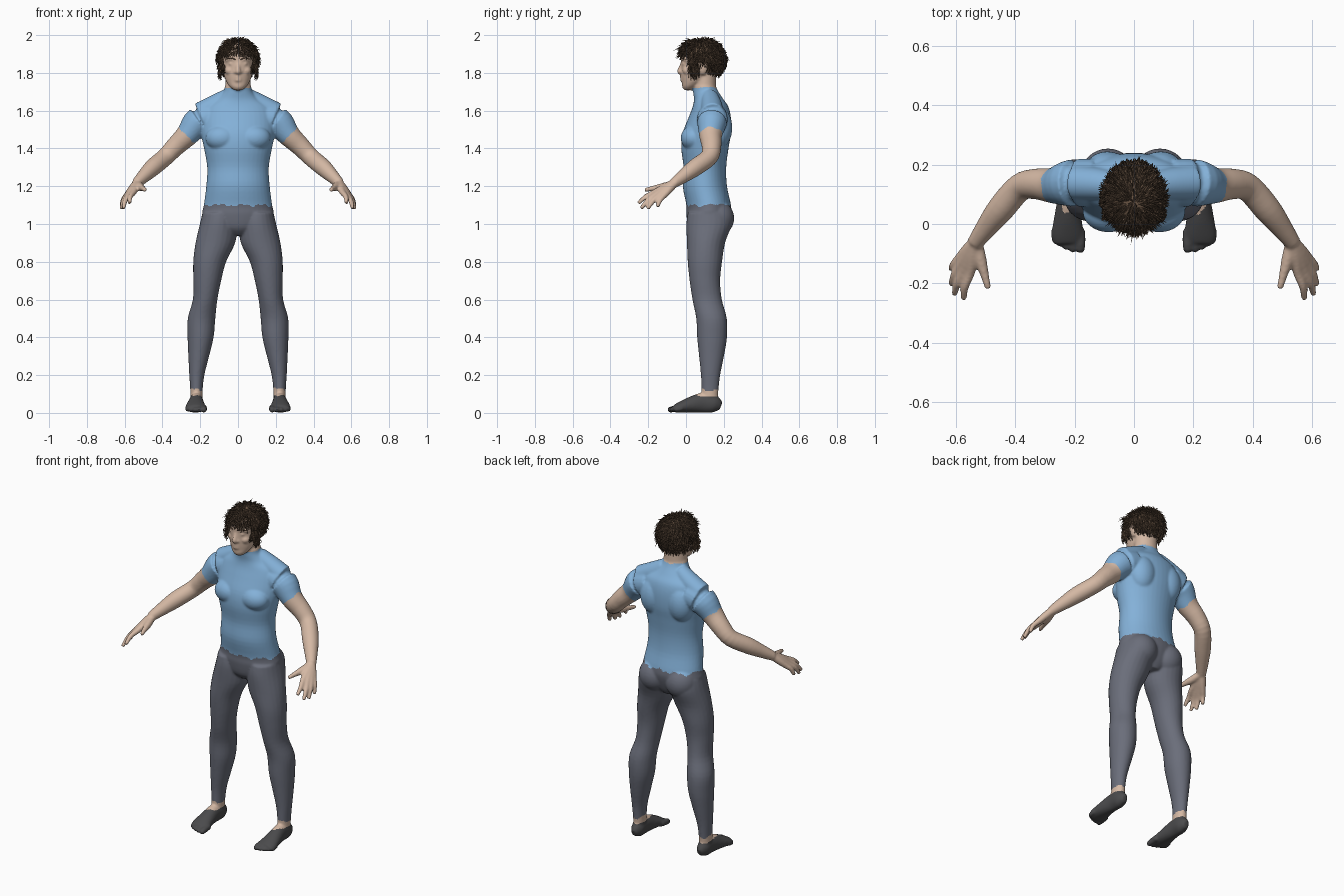
import bpy, bmesh, math, random
from mathutils import Vector, Matrix

random.seed(4)
cube = bpy.data.objects.get("Cube")
if cube:
    bpy.data.objects.remove(cube, do_unlink=True)

def material(name, color):
    mat = bpy.data.materials.new(name)
    mat.use_nodes = True
    mat.diffuse_color = (*color, 1)
    shader = next(n for n in mat.node_tree.nodes if n.type == 'BSDF_PRINCIPLED')
    shader.inputs["Base Color"].default_value = (*color, 1)
    return mat

skin = material("skin", (0.66, 0.48, 0.37))
shirt = material("blue shirt", (0.23, 0.44, 0.69))
trousers = material("grey trousers", (0.145, 0.155, 0.195))
shoes = material("dark foot covers", (0.07, 0.07, 0.073))
hair_brown = material("hair brown", (0.15, 0.095, 0.06))
hair_dark = material("hair dark brown", (0.075, 0.048, 0.03))

def make_object(name, bm, mats):
    mesh = bpy.data.meshes.new(name)
    bmesh.ops.recalc_face_normals(bm, faces=bm.faces[:])
    bm.to_mesh(mesh)
    bm.free()
    obj = bpy.data.objects.new(name, mesh)
    bpy.context.collection.objects.link(obj)
    for mat in mats:
        mesh.materials.append(mat)
    for poly in mesh.polygons:
        poly.use_smooth = True
    return obj

def catmull(a, b, c, d, t):
    return [0.5 * (2 * q + (r - p) * t + (2 * p - 5 * q + 4 * r - s) * t * t
                   + (3 * q - p - 3 * r + s) * t ** 3) for p, q, r, s in zip(a, b, c, d)]

def loft(bm, keys, axis=None, sides=24, steps=4):
    """Closed tube through keys (x, y, z, half width, half depth)."""
    keys = [k if len(k) == 5 else (*k, k[3]) for k in keys]
    padded = [keys[0], *keys, keys[-1]]
    path = [catmull(*padded[i:i + 4], j / steps)
            for i in range(len(keys) - 1) for j in range(steps)] + [list(keys[-1])]
    rings = []
    for i, p in enumerate(path):
        before, after = path[max(i - 1, 0)], path[min(i + 1, len(path) - 1)]
        t = Vector(axis) if axis else (Vector(after[:3]) - Vector(before[:3])).normalized()
        across = Vector((1, 0, 0)) if abs(t.x) < 0.9 else Vector((0, 1, 0))
        u = (across - t * across.dot(t)).normalized()
        v = t.cross(u)
        rings.append([bm.verts.new(Vector(p[:3]) + u * p[3] * math.cos(a) + v * p[4] * math.sin(a))
                      for a in (math.tau * k / sides for k in range(sides))])
    for lower, upper in zip(rings, rings[1:]):
        for k in range(sides):
            n = (k + 1) % sides
            bm.faces.new((lower[k], lower[n], upper[n], upper[k]))
    bm.faces.new(rings[0][::-1])
    bm.faces.new(rings[-1])

def ball(bm, center, radii, detail=32):
    place = Matrix.Translation(center) @ Matrix.Diagonal((*radii, 1))
    bmesh.ops.create_uvsphere(bm, u_segments=detail, v_segments=detail // 2, radius=1, matrix=place)

def column(rows):
    """Upright rings on the centre line from (z, y, half width, half depth)."""
    return [(0, y, z, w, d) for z, y, w, d in rows]

UP = (0, 0, 1)
body = bmesh.new()
# Trunk
loft(body, column([
    (.94, .12, .05, .07), (.98, .115, .15, .1), (1.05, .12, .188, .118), (1.1, .12, .181, .118),
    (1.2, .1, .168, .117), (1.3, .1, .163, .113), (1.4, .1, .18, .125), (1.48, .11, .195, .128),
    (1.56, .125, .195, .113), (1.62, .13, .175, .095), (1.66, .12, .115, .078),
    (1.7, .105, .077, .067), (1.73, .098, .07, .06)]), UP, 40)
# Neck and head
loft(body, column([(1.6, .11, .07, .06), (1.72, .1, .067, .06), (1.84, .1, .065, .06)]), UP)
loft(body, column([
    (1.708, .01, .02, .018), (1.725, .018, .042, .038), (1.75, .035, .06, .056),
    (1.78, .05, .072, .075), (1.82, .068, .08, .095), (1.86, .077, .085, .104),
    (1.9, .08, .087, .107), (1.94, .08, .066, .085), (1.965, .08, .03, .04)]), UP, 32)
# Nose and lips
loft(body, [(0, -.018, 1.862, .008), (0, -.028, 1.83, .01), (0, -.034, 1.808, .014), (0, -.024, 1.797, .01)])
for z in (1.777, 1.762):
    loft(body, [(-.027, -.005, z, .005), (0, -.025, z, .009), (.027, -.005, z, .005)])

for s in (1, -1):
    def side(rows):
        return [(s * r[0], *r[1:]) for r in rows]
    # Face: nostril wing, eyelid, cheek, brow ridge and ear
    ball(body, (s * .013, -.023, 1.805), (.01, .012, .009))
    ball(body, (s * .034, -.008, 1.848), (.016, .014, .009))
    ball(body, (s * .042, .012, 1.812), (.028, .03, .025))
    loft(body, side([(.012, -.02, 1.868, .008), (.04, -.013, 1.874, .01), (.066, .01, 1.865, .007)]))
    loft(body, side([(.074, .09, 1.79, .009, .013), (.084, .093, 1.815, .011, .02),
                     (.088, .097, 1.85, .01, .024)]), UP)
    # Chest, shoulder blade, buttock and trapezius
    ball(body, (s * .085, .04, 1.455), (.088, .068, .068))
    ball(body, (s * .09, .175, 1.51), (.08, .07, .11))
    ball(body, (s * .088, .165, 1.03), (.092, .09, .095))
    loft(body, side([(.05, .125, 1.675, .045), (.12, .135, 1.63, .055), (.2, .14, 1.585, .06)]))
    # Leg
    loft(body, side([
        (.1, .12, 1.06, .088, .11), (.103, .122, 1.0, .099, .12), (.12, .106, .9, .105, .101),
        (.15, .1, .8, .087, .091), (.163, .1, .7, .074, .081), (.174, .112, .6, .065, .078),
        (.193, .135, .5, .073, .081), (.198, .138, .4, .069, .079), (.208, .135, .3, .055, .066),
        (.218, .13, .2, .04, .051), (.22, .127, .12, .033, .045), (.22, .125, .04, .034, .04)]), UP)
    # Foot and toes
    loft(body, side([
        (.22, .185, .035, .016, .022), (.22, .15, .047, .036, .046), (.221, .09, .054, .037, .053),
        (.223, .03, .044, .045, .043), (.224, -.03, .03, .054, .029), (.222, -.062, .021, .05, .02)]))
    for x, tip, r in ((.181, -.088, .018), (.207, -.09, .014), (.229, -.083, .013),
                      (.25, -.073, .012), (.268, -.058, .012)):
        loft(body, side([(x, -.02, .026, r), (x, tip + .025, .021, r), (x, tip + .005, .017, r * .9)]), sides=12)
        ball(body, (s * x, tip + .006, .017), (r * .9,) * 3)
    # Arm
    loft(body, side([
        (.13, .14, 1.565, .08), (.21, .138, 1.54, .08), (.27, .13, 1.47, .061), (.33, .135, 1.412, .052),
        (.385, .123, 1.355, .047), (.45, .05, 1.3, .046), (.5, -.015, 1.252, .036), (.537, -.065, 1.216, .027)]))
    # Hand: each finger runs from the wrist over its knuckle to the tip
    wrist = Vector((.535, -.06, 1.218))
    for knuckle, tip in (((.553, -.165, 1.168), (.575, -.253, 1.11)), ((.574, -.158, 1.157), (.606, -.238, 1.083)),
                         ((.586, -.14, 1.152), (.616, -.203, 1.08)), ((.589, -.115, 1.152), (.617, -.152, 1.09))):
        k, t = Vector(knuckle), Vector(tip)
        bend = k.lerp(t, .5) + Vector((.006, -.003, .006))
        loft(body, side([(*wrist, .022), (*wrist.lerp(k, .5), .021), (*k, .0165),
                         (*bend, .0135), (*t, .0105)]), sides=14)
    loft(body, side([(.53, -.065, 1.212, .02), (.518, -.12, 1.197, .021), (.503, -.175, 1.188, .0145),
                     (.492, -.218, 1.18, .011)]), sides=14)

# Fuse everything into one continuous skin
figure = make_object("body", body, [skin, shirt, trousers, shoes])
bpy.context.view_layer.objects.active = figure
remesh = figure.modifiers.new("fuse", 'REMESH')
remesh.mode = 'VOXEL'
remesh.voxel_size = 0.006
relax = figure.modifiers.new("relax", 'SMOOTH')
relax.factor = 0.5
relax.iterations = 6
for name in ("fuse", "relax"):
    bpy.ops.object.modifier_apply(modifier=name)

# Clothing by region, with slightly ragged hems
def clothing(x, y, z):
    ragged = .006 * math.sin(55 * x + 30 * y) + .004 * math.sin(140 * x)
    if z < .09 + ragged * .5:
        return 3
    bare_arm = abs(x) > .215 and z > 1.05 and abs(x) - z > -1.2 + .008 * math.sin(90 * y)
    bare_head = z > 1.722 + ragged * .5 or (z > 1.69 and y < .032)
    if z < .125 + ragged or bare_arm or bare_head:
        return 0
    return 2 if z < 1.1 + ragged else 1

for poly in figure.data.polygons:
    poly.use_smooth = True
    poly.material_index = clothing(*poly.center)

# Hair cap
def in_hair(p):
    if p.y < .015:
        return p.z > 1.897
    if p.y < .07:
        return p.z > 1.80
    return p.z > (1.855 if p.y < .105 else 1.805)

center, radii = Vector((0, .087, 1.872)), Vector((.099, .115, .102))
cap = bmesh.new()
ball(cap, center, radii, 64)
bare = [f for f in cap.faces if not in_hair(f.calc_center_median())]
bmesh.ops.delete(cap, geom=bare, context='FACES')
make_object("hair_cap", cap, [hair_brown])

# Hair strands
def strand(bm, points, width, slot):
    rings = []
    for p, q in zip(points, points[1:]):
        t = (q - p).normalized()
        u = t.orthogonal().normalized() * width
        rings.append([bm.verts.new(p + Matrix.Rotation(k * math.tau / 3, 3, t) @ u) for k in range(3)])
    tip = bm.verts.new(points[-1])
    for k in range(3):
        n = (k + 1) % 3
        bm.faces.new((rings[0][k], rings[0][n], rings[1][n], rings[1][k])).material_index = slot
        bm.faces.new((rings[1][k], rings[1][n], tip)).material_index = slot

locks = bmesh.new()
crown = Vector((0, .07, 2.0))
for i in range(4200):
    out = Vector([random.gauss(0, 1) for _ in range(3)]).normalized()
    root = center + Vector([o * r for o, r in zip(out, radii)])
    if in_hair(root):
        flow = root - crown
        flow = (flow - out * flow.dot(out)).normalized()
        flow += Vector([random.uniform(-.35, .35) for _ in range(3)])
        fringe = root.y < .04 and root.z > 1.935
        length = random.uniform(.035, .06) if fringe else random.uniform(.015, .035)
        lift = out * random.uniform(.004, .02 if fringe else .013)
        middle = root + flow * length * .5 + lift
        strand(locks, [root, middle, middle + flow * length * .5 + lift * .3], .0026, int(i % 5 < 2))

# Sideburn locks in front of each ear
for i in range(160):
    s = 1 if i % 2 else -1
    root = Vector((s * .088, random.uniform(.015, .07), random.uniform(1.8, 1.86)))
    middle = root + Vector((s * random.uniform(.005, .02), 0, -.02))
    strand(locks, [root, middle, middle + Vector((-s * .01, random.uniform(-.01, .01), -.025))], .003, i % 3 // 2)
make_object("hair_strands", locks, [hair_brown, hair_dark])

# Eyebrows
brows = bmesh.new()
for s in (1, -1):
    loft(brows, [(s * .014, -.029, 1.871, .003), (s * .04, -.023, 1.879, .004), (s * .064, .001, 1.87, .002)], sides=8)
make_object("eyebrows", brows, [hair_brown])
